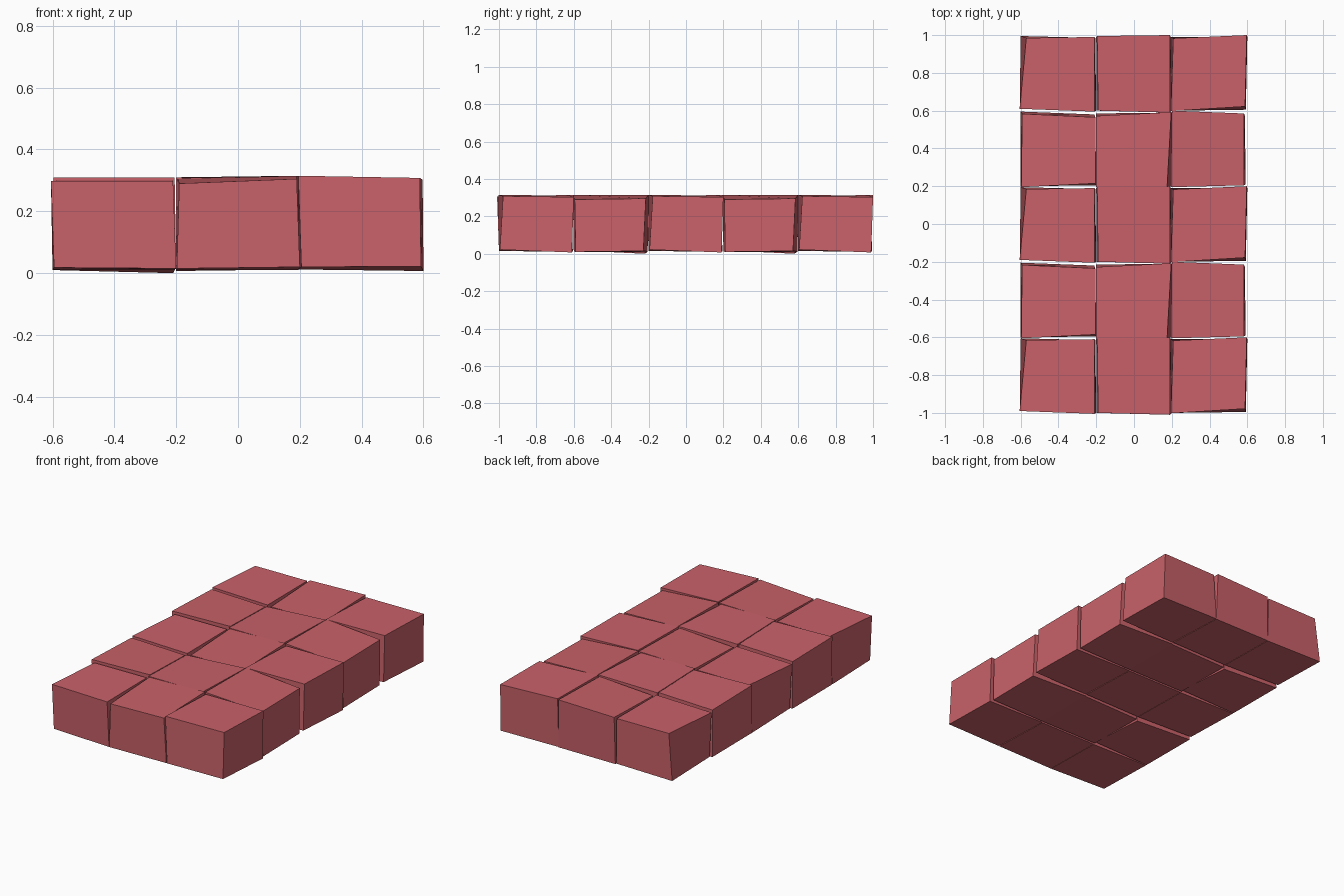
import bpy

mat = bpy.data.materials.new("red_brick")
mat.diffuse_color = (0.58, 0.12, 0.14, 1)


def block(name, top, bottom):
    """Uneven six-sided block; corners run front-left, front-right, back-right, back-left."""
    faces = [(3, 2, 1, 0), (4, 5, 6, 7)]
    faces += [(i, (i + 1) % 4, (i + 1) % 4 + 4, i + 4) for i in range(4)]
    mesh = bpy.data.meshes.new(name)
    mesh.from_pydata(bottom + top, [], faces)
    mesh.materials.append(mat)
    obj = bpy.data.objects.new(name, mesh)
    bpy.context.collection.objects.link(obj)
    return obj


def repeat(obj, count):
    """Repeat a block every second row towards the front."""
    mod = obj.modifiers.new("rows", 'ARRAY')
    mod.count = count
    mod.use_relative_offset = False
    mod.use_constant_offset = True
    mod.constant_offset_displace = (0, -0.8, 0)


# Odd rows: left, middle, right block
odd = {
    "odd_row_left_stone": (
        [(-.605, .61, .298), (-.21, .595, .298), (-.21, .99, .30), (-.57, .985, .30)],
        [(-.595, .615, .018), (-.2, .60, .015), (-.205, .985, .012), (-.6, .995, .012)]),
    "odd_row_middle_stone": (
        [(-.19, .60, .29), (.19, .59, .305), (.19, 1.0, .315), (-.195, .995, .305)],
        [(-.198, .60, .015), (.2, .60, .02), (.195, .99, .01), (-.2, .99, .01)]),
    "odd_row_right_stone": (
        [(.195, .598, .315), (.588, .622, .308), (.597, 1.0, .303), (.208, .983, .31)],
        [(.205, .60, .02), (.592, .605, .022), (.60, .99, .007), (.195, .99, .012)]),
}
# Even rows: left, middle, right block
even = {
    "even_row_left_stone": (
        [(-.597, .195, .31), (-.205, .215, .31), (-.205, .565, .30), (-.592, .583, .30)],
        [(-.6, .2, .012), (-.2, .205, .018), (-.21, .58, 0), (-.6, .595, .01)]),
    "even_row_middle_stone": (
        [(-.2, .195, .31), (.175, .195, .31), (.197, .592, .315), (-.2, .572, .30)],
        [(-.2, .2, .012), (.2, .2, .012), (.2, .59, .012), (-.2, .585, .007)]),
    "even_row_right_stone": (
        [(.195, .195, .315), (.582, .205, .29), (.582, .585, .295), (.2, .60, .315)],
        [(.2, .2, .012), (.59, .21, .01), (.588, .572, .015), (.2, .595, .012)]),
}
for group, count in ((odd, 3), (even, 2)):
    for name, (top, bottom) in group.items():
        repeat(block(name, top, bottom), count)
